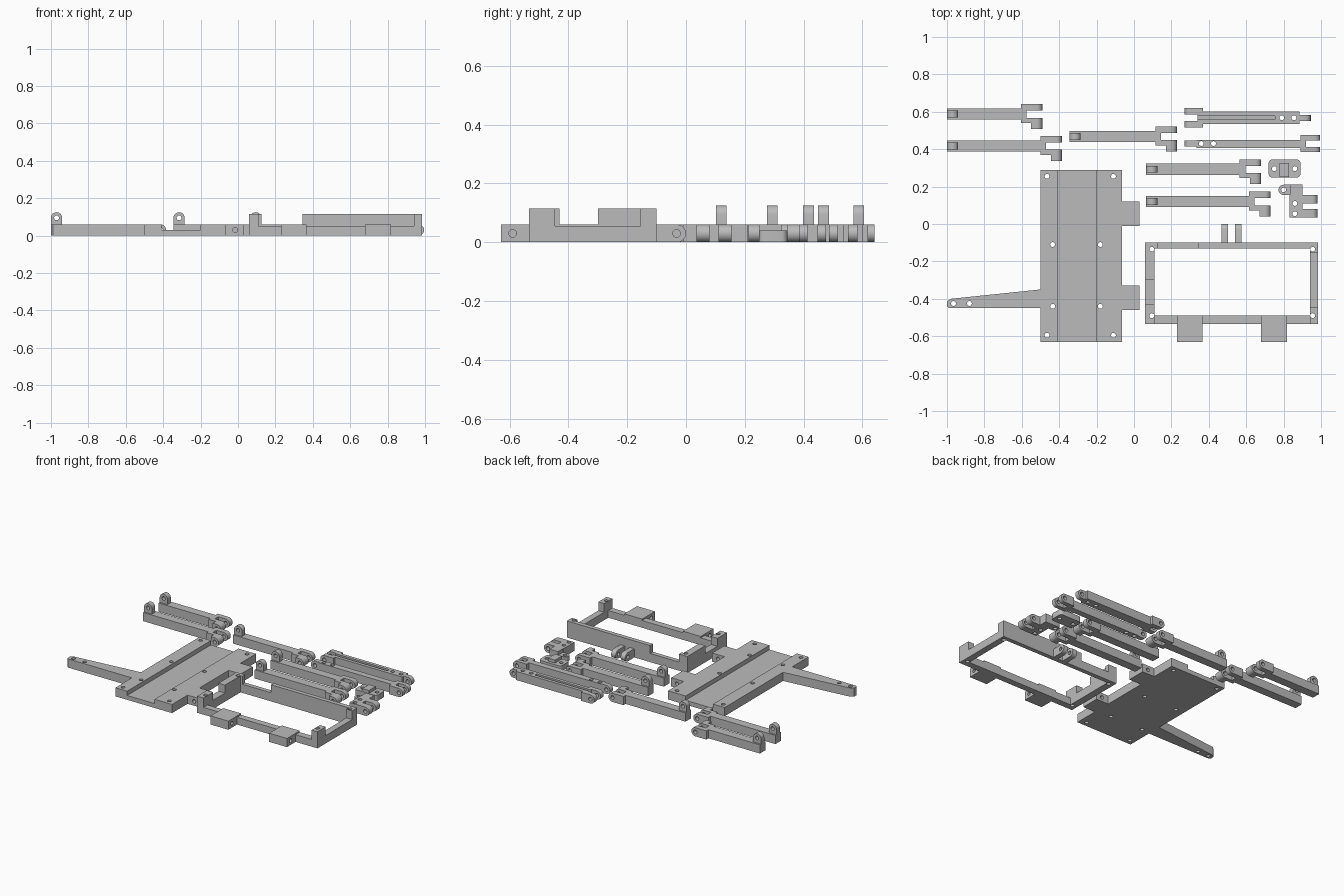
import bpy
import bmesh
import math
from mathutils import Vector

cube = bpy.data.objects.get("Cube")
if cube:
    bpy.data.objects.remove(cube, do_unlink=True)

GREY = bpy.data.materials.new("plain_grey")
GREY.use_nodes = True
GREY.diffuse_color = (0.5, 0.5, 0.5, 1)
GREY.node_tree.nodes["Principled BSDF"].inputs["Base Color"].default_value = (0.5, 0.5, 0.5, 1)
H = 0.06      # common part height
TALL = 0.115  # frame wall height


def place(axis, u, v, w):
    """Point from profile coordinates u, v and depth w along the axis."""
    return Vector({"x": (w, u, v), "y": (u, w, v), "z": (u, v, w)}[axis])


def extrude(bm, pts, axis, lo, hi):
    a = [bm.verts.new(place(axis, u, v, lo)) for u, v in pts]
    b = [bm.verts.new(place(axis, u, v, hi)) for u, v in pts]
    faces = [bm.faces.new(a), bm.faces.new(b)]
    n = len(pts)
    for i in range(n):
        j = (i + 1) % n
        faces.append(bm.faces.new((a[i], a[j], b[j], b[i])))
    bmesh.ops.recalc_face_normals(bm, faces=faces)


def arc(cx, cy, r, a0, a1, n=12):
    return [(cx + r * math.cos(math.radians(a0 + (a1 - a0) * i / n)),
             cy + r * math.sin(math.radians(a0 + (a1 - a0) * i / n))) for i in range(n + 1)]


def circle(cx, cy, r):
    return arc(cx, cy, r, 0, 360, 20)[:-1]


def rect(u0, u1, v0, v1):
    return [(u0, v0), (u1, v0), (u1, v1), (u0, v1)]


def right_round(u0, u1, h=H):
    r = h / 2
    return [(u0, h), (u0, 0)] + arc(u1 - r, r, r, -90, 90)


def left_round(u0, u1, h=H):
    r = h / 2
    return [(u1, 0), (u1, h)] + arc(u0 + r, r, r, 90, 270)


def solid(pts, axis, lo, hi, holes=(), r=0.013):
    """Extruded profile with round holes along the same axis, as a mesh."""
    objs = []
    for shapes, a, b in (([pts], lo, hi), ([circle(u, v, r) for u, v in holes], lo - 0.02, hi + 0.02)):
        bm = bmesh.new()
        for s in shapes:
            extrude(bm, s, axis, a, b)
        me = bpy.data.meshes.new("piece")
        bm.to_mesh(me)
        bm.free()
        ob = bpy.data.objects.new("piece", me)
        bpy.context.scene.collection.objects.link(ob)
        objs.append(ob)
    body, cutter = objs
    if holes:
        mod = body.modifiers.new("holes", "BOOLEAN")
        mod.operation = "DIFFERENCE"
        mod.solver = "EXACT"
        mod.object = cutter
    bpy.context.view_layer.update()
    mesh = bpy.data.meshes.new_from_object(body.evaluated_get(bpy.context.evaluated_depsgraph_get()))
    for ob in objs:
        bpy.data.objects.remove(ob, do_unlink=True)
    return mesh


def box(x0, x1, y0, y1, z0=0, z1=H, holes=()):
    return solid(rect(x0, x1, y0, y1), "z", z0, z1, holes)


def part(name, pieces):
    bm = bmesh.new()
    for me in pieces:
        bm.from_mesh(me)
        bpy.data.meshes.remove(me)
    for f in bm.faces:
        f.material_index = 0
    me = bpy.data.meshes.new(name)
    bm.to_mesh(me)
    bm.free()
    me.materials.append(GREY)
    ob = bpy.data.objects.new(name, me)
    bpy.context.scene.collection.objects.link(ob)
    bpy.ops.object.select_all(action="DESELECT")
    ob.select_set(True)
    bpy.context.view_layer.objects.active = ob
    bpy.ops.object.shade_smooth_by_angle(angle=math.radians(30))


# Base plate with a shallow channel, hinge tabs and a tapered arm
left, right = -0.5, -0.065
plate = [(left, 0), (right, 0), (right, H), (-0.2, H), (-0.2, 0.03), (-0.41, 0.03), (-0.41, H), (left, H)]
bm_plate = solid(plate, "y", -0.63, 0.29)
bm_plate_ob = bpy.data.objects.new("plate_blank", bm_plate)
bpy.context.scene.collection.objects.link(bm_plate_ob)
cut = bmesh.new()
for y, xs in ((0.255, (-0.465, -0.11)), (-0.11, (-0.435, -0.18)),
              (-0.44, (-0.435, -0.18)), (-0.595, (-0.465, -0.11))):
    for x in xs:
        extrude(cut, circle(x, y, 0.013), "z", -0.02, 0.1)
cut_me = bpy.data.meshes.new("plate_holes")
cut.to_mesh(cut_me)
cut.free()
cutter = bpy.data.objects.new("plate_holes", cut_me)
bpy.context.scene.collection.objects.link(cutter)
mod = bm_plate_ob.modifiers.new("holes", "BOOLEAN")
mod.operation, mod.solver, mod.object = "DIFFERENCE", "EXACT", cutter
bpy.context.view_layer.update()
drilled = bpy.data.meshes.new_from_object(bm_plate_ob.evaluated_get(bpy.context.evaluated_depsgraph_get()))
for ob in (bm_plate_ob, cutter):
    bpy.data.objects.remove(ob, do_unlink=True)
tabs = [solid(rect(right, 0.03, 0, H), "y", y, y + 0.13, [(-0.015, 0.03)]) for y in (-0.46, -0.01)]
taper = [(left, -0.45), (left, -0.35), (-0.98, -0.4), (-1, -0.415), (-1, -0.44), (-0.99, -0.45)]
part("base_plate", [drilled] + tabs + [solid(taper, "z", 0, H, [(-0.965, -0.425), (-0.88, -0.425)])])

# Rectangular frame: tall walls, low rails and hinge knuckles
fl, fr, ff, fb = 0.06, 0.985, -0.535, -0.1
frame = [
    box(fl, 0.11, ff, -0.43, 0, TALL, [(0.095, -0.49)]),
    box(fl, 0.11, -0.43, -0.3),
    box(fl, 0.11, -0.3, fb, 0, TALL, [(0.095, -0.135)]),
    box(0.11, 0.125, -0.13, fb, 0, TALL),
    box(0.125, 0.345, -0.13, fb),
    box(0.345, 0.94, -0.13, fb, 0, TALL),
    box(0.94, fr, -0.155, fb, 0, TALL, [(0.955, -0.135)]),
    box(0.94, fr, -0.445, -0.155, 0, 0.055),
    box(0.94, fr, ff, -0.445, 0, TALL, [(0.955, -0.49)]),
    box(0.11, 0.94, ff, -0.49, 0, 0.05),
]
for x in (0.23, 0.68):
    frame.append(solid(rect(-0.63, -0.49, 0, H), "x", x, x + 0.137, [(-0.59, 0.03)]))
for x in (0.467, 0.54):
    frame.append(solid(right_round(fb, 0), "x", x, x + 0.035, [(-0.032, 0.03)]))
part("frame", frame)


# Finger links: bar with an upright lug at one end and an offset fork at the other
def link(name, x0, x1, y):
    fork = x1 - 0.115
    lug = [(x0, H), (x0 + 0.06, H)] + arc(x0 + 0.03, 0.095, 0.03, 0, 180)
    pivot = [(x1 - 0.03, 0.03)]
    part(name, [
        box(x0, fork, y - 0.03, y + 0.03),
        solid(lug, "y", y - 0.018, y + 0.018, [(x0 + 0.03, 0.095)]),
        box(fork, fork + 0.03, y - 0.047, y + 0.053),
        solid(right_round(fork + 0.03, x1), "y", y + 0.018, y + 0.053, pivot),
        box(fork + 0.03, x1 - 0.06, y - 0.047, y - 0.02),
        solid(right_round(x1 - 0.06, x1), "y", y - 0.08, y - 0.02, pivot),
    ])


for i, (x0, x1, y) in enumerate(((-1, -0.49, 0.588), (-1, -0.385, 0.417), (-0.345, 0.23, 0.468),
                                 (0.065, 0.68, 0.293), (0.065, 0.73, 0.12))):
    link("finger_link_%d" % (i + 1), x0, x1, y)

# Grooved thumb link: fork on the left, tongue on the right
yc = 0.568
groove = [(-0.033, 0), (0.033, 0), (0.033, H), (0.01, H), (0.01, 0.03), (-0.01, 0.03), (-0.01, H), (-0.033, H)]
grooved = [
    solid([(yc + u, v) for u, v in groove], "x", 0.34, 0.755),
    box(0.755, 0.885, yc - 0.033, yc + 0.033, 0, H, [(0.79, yc), (0.855, yc)]),
    solid(right_round(0.885, 0.945), "y", yc - 0.016, yc + 0.016, [(0.915, 0.03)]),
]
for s in (-1, 1):
    a, b = sorted((yc + s * 0.018, yc + s * 0.052))
    grooved.append(solid(left_round(0.27, 0.34), "y", a, b, [(0.3, 0.03)]))
    a, b = sorted((yc + s * 0.033, yc + s * 0.052))
    grooved.append(box(0.34, 0.37, a, b))
part("grooved_link", grooved)

# Slim thumb link: tongue on the left, fork on the right
yc = 0.43
slim = [
    solid(left_round(0.27, 0.335), "y", yc - 0.016, yc + 0.016, [(0.3, 0.03)]),
    box(0.335, 0.89, yc - 0.023, yc + 0.02, 0, H, [(0.36, yc), (0.425, yc)]),
    box(0.89, 0.92, yc - 0.046, yc + 0.046),
]
for s in (-1, 1):
    a, b = sorted((yc + s * 0.017, yc + s * 0.046))
    slim.append(solid(right_round(0.92, 0.995), "y", a, b, [(0.965, 0.03)]))
part("slim_link", slim)

# Small mounting bracket with rounded corners and a raised middle block
corner = 0.02
outline = []
for cx, cy, a in ((0.87, 0.325, 0), (0.74, 0.325, 90), (0.74, 0.268, 180), (0.87, 0.268, 270)):
    outline += arc(cx, cy, corner, a, a + 90, 5)
part("mount_bracket", [solid(outline, "z", 0, 0.04, [(0.75, 0.296), (0.86, 0.296)]),
                       box(0.778, 0.83, 0.25, 0.325, 0.04, H)])

# Thumb joint: flat eye, block and a forked side
eye = [(0.835, 0.155), (0.835, 0.21)] + arc(0.8, 0.1825, 0.0275, 90, 270)
joint = [
    solid(eye, "z", 0, 0.035, [(0.8, 0.183)]),
    box(0.835, 0.9, 0.155, 0.21),
    box(0.832, 0.9, 0.035, 0.155, 0, H, [(0.86, 0.11), (0.86, 0.055)]),
]
for y0, y1 in ((0.035, 0.08), (0.11, 0.155)):
    joint.append(solid(right_round(0.9, 0.982), "y", y0, y1, [(0.952, 0.03)]))
part("thumb_joint", joint)
